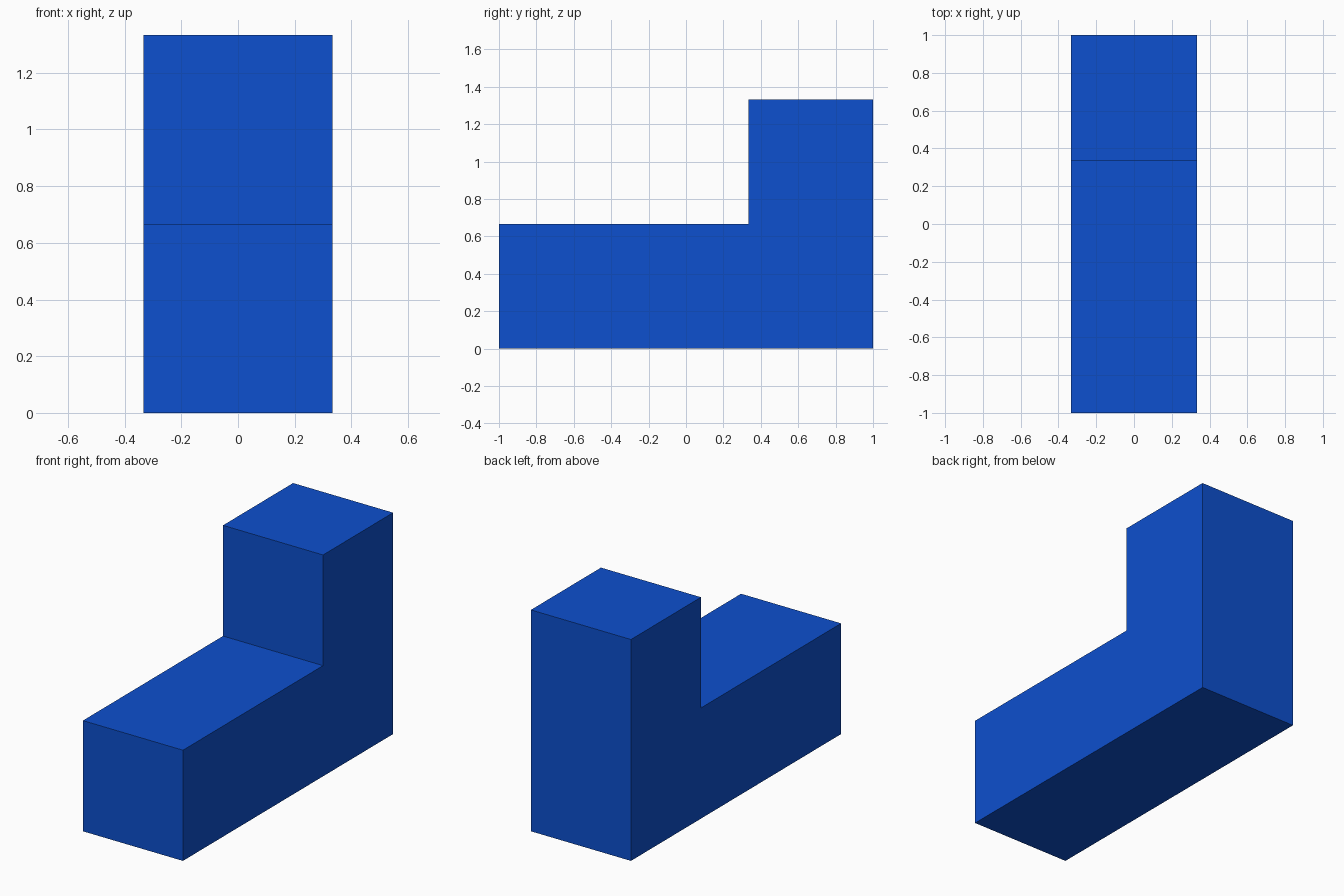
import bpy
import bmesh

if "Cube" in bpy.data.objects:
    bpy.data.objects.remove(bpy.data.objects["Cube"])

U = 2 / 3  # edge of one cube unit: the block is 3 long, 2 tall, 1 wide

# Blue material
blue = bpy.data.materials.new("blue")
blue.diffuse_color = (0.004, 0.08, 0.62, 1)
blue.use_nodes = True
blue.node_tree.nodes["Principled BSDF"].inputs["Base Color"].default_value = blue.diffuse_color

# L-shaped side profile (y, z), with the upright at the back
profile = [(-1, 0), (1, 0), (1, 2 * U), (1 - U, 2 * U), (1 - U, U), (-1, U)]

# Extrude the profile across the width
bm = bmesh.new()
side = bm.faces.new([bm.verts.new((-U / 2, y, z)) for y, z in profile])
result = bmesh.ops.extrude_face_region(bm, geom=[side], use_keep_orig=True)
moved = [g for g in result["geom"] if isinstance(g, bmesh.types.BMVert)]
bmesh.ops.translate(bm, verts=moved, vec=(U, 0, 0))
bmesh.ops.recalc_face_normals(bm, faces=bm.faces)

# L-shaped block
mesh = bpy.data.meshes.new("l_shaped_block")
bm.to_mesh(mesh)
bm.free()
mesh.materials.append(blue)
block = bpy.data.objects.new("l_shaped_block", mesh)
bpy.context.collection.objects.link(block)
